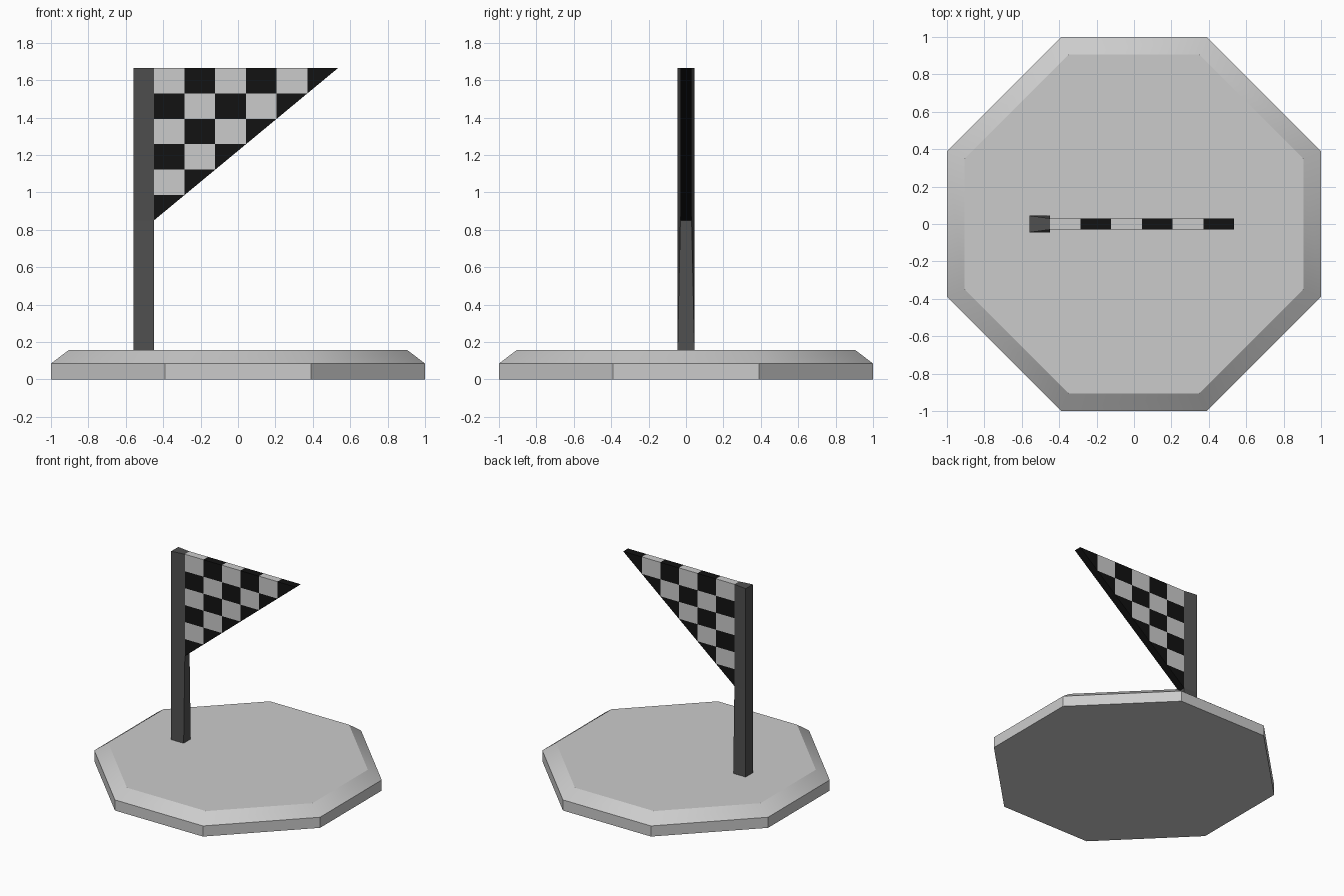
import bpy, bmesh

if "Cube" in bpy.data.objects:
    bpy.data.objects.remove(bpy.data.objects["Cube"])


def material(name, v):
    m = bpy.data.materials.new(name)
    m.diffuse_color = (v, v, v, 1)
    m.use_nodes = True
    m.node_tree.nodes["Principled BSDF"].inputs["Base Color"].default_value = m.diffuse_color
    return m


def finish(bm, name, mats=()):
    bmesh.ops.recalc_face_normals(bm, faces=bm.faces)
    me = bpy.data.meshes.new(name)
    bm.to_mesh(me)
    bm.free()
    for m in mats:
        me.materials.append(m)
    ob = bpy.data.objects.new(name, me)
    bpy.context.collection.objects.link(ob)
    return ob


def loft(name, rings, mats=()):
    """Skin a stack of matching point rings and cap both ends."""
    bm = bmesh.new()
    vs = [[bm.verts.new(p) for p in r] for r in rings]
    n = len(rings[0])
    for a, b in zip(vs, vs[1:]):
        for i in range(n):
            k = (i + 1) % n
            bm.faces.new((a[i], a[k], b[k], b[i]))
    bm.faces.new(vs[0][::-1])
    bm.faces.new(vs[-1])
    return finish(bm, name, mats)


def octagon(a, b, z):
    return [(x, y, z) for x, y in ((a, b), (b, a), (-b, a), (-a, b),
                                   (-a, -b), (-b, -a), (b, -a), (a, -b))]


def pole_ring(w, z):
    return [(-0.56, -0.045, z), (-0.45, -w, z), (-0.45, w, z), (-0.56, 0.045, z)]


dark = material("dark_grey", 0.08)
black = material("black", 0.006)
light = material("light_grey", 0.8)

# Eight-sided base with a softly shaded chamfer
base = loft("base", [octagon(1, 0.39, 0), octagon(1, 0.39, 0.085),
                     octagon(0.905, 0.35, 0.157)])
bpy.context.view_layer.objects.active = base
base.select_set(True)
bpy.ops.object.shade_smooth_by_angle(angle=0.53)

# Pole, its flag side narrowing to the flag thickness
loft("pole", [pole_ring(0.045, 0.157), pole_ring(0.03, 0.85),
              pole_ring(0.03, 1.665)], [dark])

# Triangular chequered flag: a shared grid of cells on both sides
N, X0, X1, Z0, Z1, T = 6, -0.45, 0.535, 0.85, 1.665, 0.03
bm = bmesh.new()
v = {(i, j, s): bm.verts.new((X0 + (X1 - X0) * i / N, s * T, Z1 - (Z1 - Z0) * j / N))
     for i in range(N + 1) for j in range(N + 1 - i) for s in (-1, 1)}


def face(keys, colour):
    bm.faces.new([v[k] for k in keys]).material_index = colour


for i in range(N):
    for j in range(N - i):
        cell = [(i, j), (i + 1, j), (i + 1, j + 1), (i, j + 1)]
        cell = [c for c in cell if sum(c) <= N]
        for s in (-1, 1):
            face([(*c, s) for c in cell[::s]], (i + j) % 2)
    # Top edge and slanted lower edge
    face([(i, 0, -1), (i + 1, 0, -1), (i + 1, 0, 1), (i, 0, 1)], i % 2)
    face([(i, N - i, 1), (i + 1, N - i - 1, 1),
          (i + 1, N - i - 1, -1), (i, N - i, -1)], 1)
finish(bm, "flag", [light, black])
